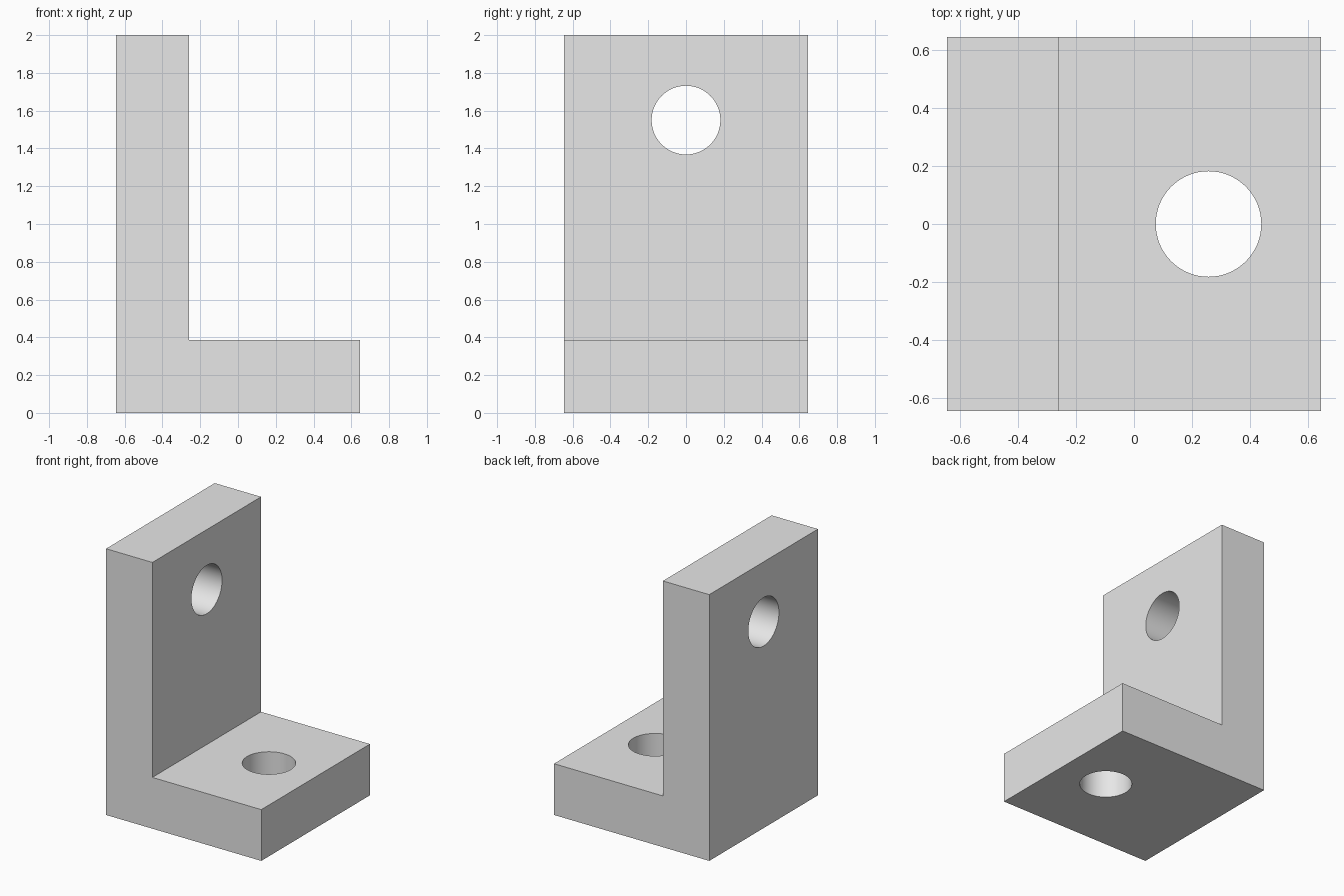
import bpy
from mathutils import Vector

cube = bpy.data.objects.get("Cube")
if cube:
    bpy.data.objects.remove(cube, do_unlink=True)

HALF = 0.645      # half width and half depth
THICK = 0.385     # plate thickness
HEIGHT = 2.0
RADIUS = 0.182

grey = bpy.data.materials.new("plain grey")
grey.use_nodes = True
grey.diffuse_color = (0.8, 0.8, 0.8, 1)
grey.node_tree.nodes["Principled BSDF"].inputs["Base Color"].default_value = grey.diffuse_color

# L-shaped profile extruded along y
inner = THICK - HALF
profile = [(-HALF, 0), (HALF, 0), (HALF, THICK), (inner, THICK), (inner, HEIGHT), (-HALF, HEIGHT)]
count = len(profile)
verts = [(x, y, z) for y in (-HALF, HALF) for x, z in profile]
faces = [tuple(range(count)), tuple(reversed(range(count, 2 * count)))]
for i in range(count):
    j = (i + 1) % count
    faces.append((j, i, i + count, j + count))
mesh = bpy.data.meshes.new("angle_bracket")
mesh.from_pydata(verts, [], faces)
mesh.materials.append(grey)
bracket = bpy.data.objects.new("angle_bracket", mesh)
bpy.context.collection.objects.link(bracket)


# Bolt holes, cut straight through each plate
def bolt_hole(name, location, rotation):
    bpy.ops.mesh.primitive_cylinder_add(vertices=64, radius=RADIUS, depth=THICK * 2,
                                        location=location, rotation=rotation)
    cutter = bpy.context.object
    cutter.name = name
    cutter.data.materials.append(grey)
    cutter.hide_render = True
    cut = bracket.modifiers.new(name, "BOOLEAN")
    cut.operation = "DIFFERENCE"
    cut.solver = "EXACT"
    cut.object = cutter
    return cutter


cutters = [
    bolt_hole("wall_hole_cutter", (THICK / 2 - HALF, 0, 1.55), (0, Vector((0, 0, 1)).angle((1, 0, 0)), 0)),
    bolt_hole("base_hole_cutter", (0.257, 0, THICK / 2), (0, 0, 0)),
]

# Apply the cuts and discard the cutters
bpy.ops.object.select_all(action="DESELECT")
bpy.context.view_layer.objects.active = bracket
bracket.select_set(True)
for modifier in list(bracket.modifiers):
    bpy.ops.object.modifier_apply(modifier=modifier.name)
for cutter in cutters:
    bpy.data.objects.remove(cutter, do_unlink=True)
bpy.ops.object.shade_smooth_by_angle()
